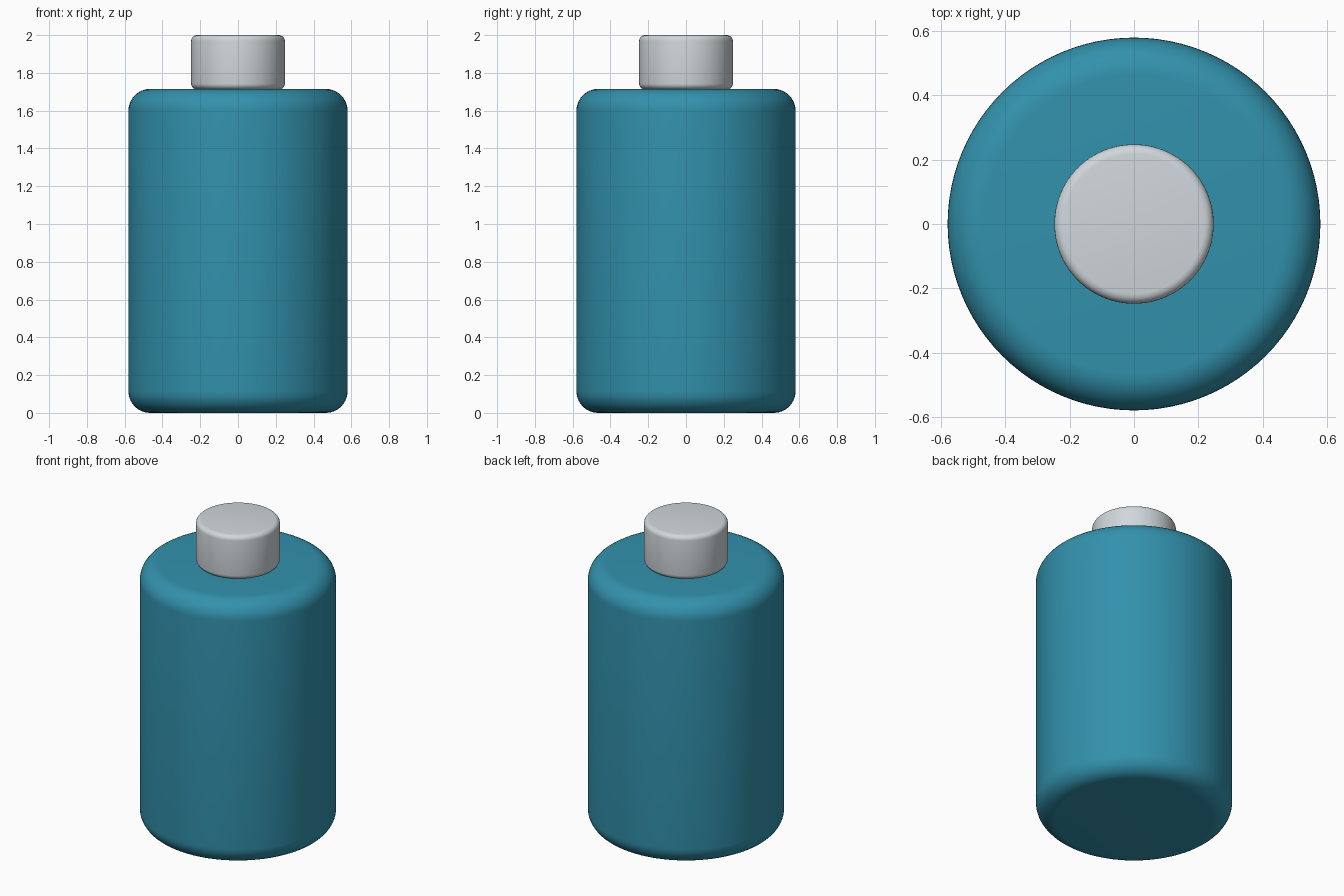
import bpy
import math

if "Cube" in bpy.data.objects:
    bpy.data.objects.remove(bpy.data.objects["Cube"])


def material(name, rgb):
    mat = bpy.data.materials.new(name)
    mat.diffuse_color = (*rgb, 1.0)
    mat.use_nodes = True
    mat.node_tree.nodes["Principled BSDF"].inputs["Base Color"].default_value = mat.diffuse_color
    return mat


def rounded_cylinder(name, radius, z0, z1, rounding, segments, mat):
    """Upright cylinder with rounded rims and smooth sides."""
    bpy.ops.mesh.primitive_cylinder_add(
        vertices=96, radius=radius, depth=z1 - z0, location=(0, 0, (z0 + z1) / 2))
    obj = bpy.context.object
    obj.name = name
    obj.data.materials.append(mat)
    bevel = obj.modifiers.new("rounded_rims", 'BEVEL')
    bevel.width = rounding
    bevel.segments = segments
    bevel.limit_method = 'ANGLE'
    bevel.angle_limit = math.radians(40)
    bpy.ops.object.modifier_apply(modifier=bevel.name)
    bpy.ops.object.shade_smooth_by_angle(angle=math.radians(40))
    return obj


teal = material("teal", (0.032, 0.285, 0.415))
light_grey = material("light_grey", (0.63, 0.68, 0.71))

# Bottle body, standing on the ground
rounded_cylinder("bottle_body", 0.58, 0.0, 1.715, 0.115, 10, teal)

# Cap, resting on the flat shoulder
rounded_cylinder("cap", 0.248, 1.713, 2.0, 0.03, 5, light_grey)
